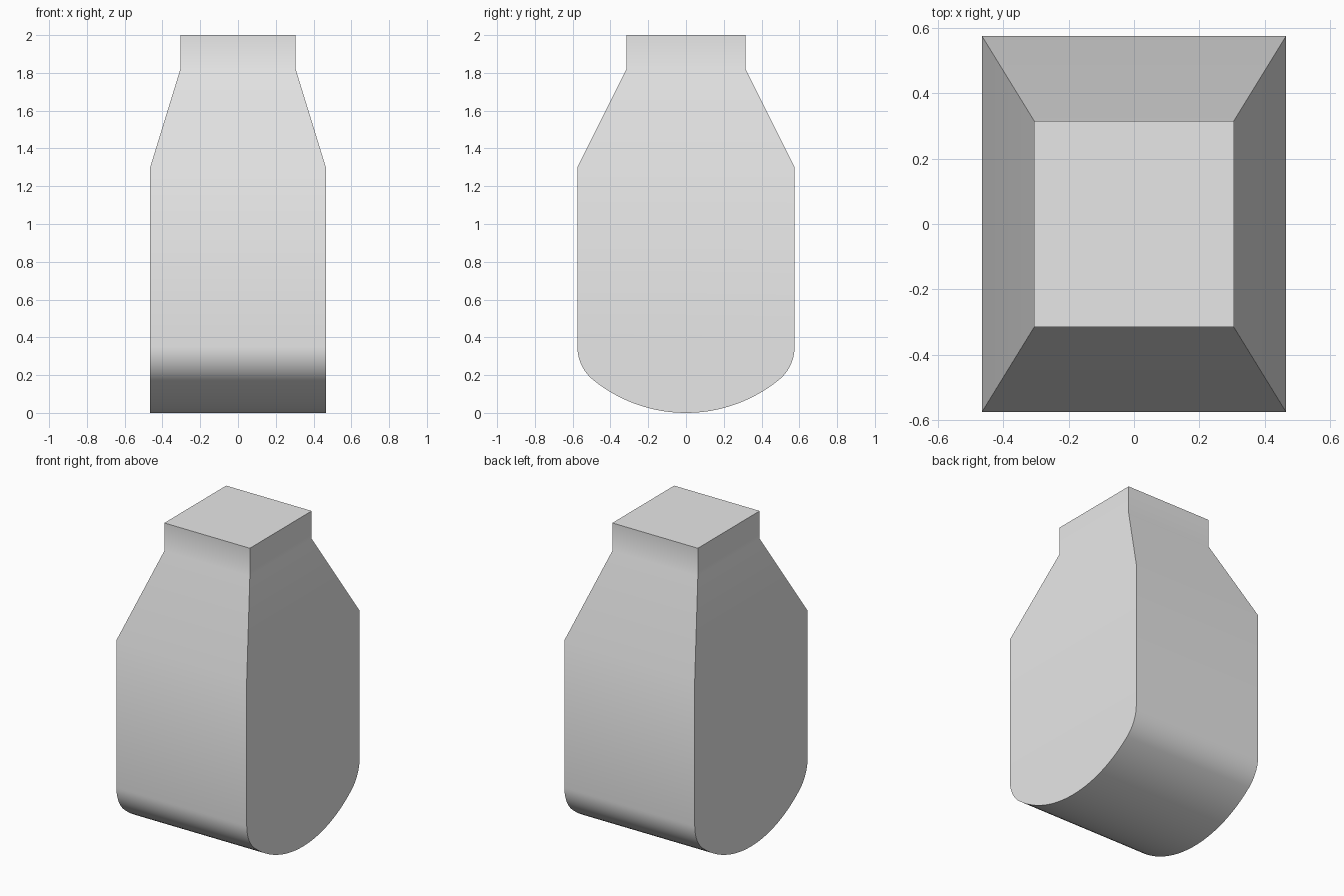
import bpy
import bmesh
from math import radians, sin, cos, atan2

cube = bpy.data.objects.get("Cube")
if cube:
    bpy.data.objects.remove(cube, do_unlink=True)

# Overall shape
HALF_X, HALF_Y = 0.465, 0.575
NECK_X, NECK_Y = 0.305, 0.315
SHOULDER_Z, NECK_Z, TOP_Z = 1.3, 1.82, 2.0
BELLY_R, FILLET_R, FILLET_Z = 0.78, 0.2266, 0.35

grey = bpy.data.materials.new("light_grey")
grey.use_nodes = True
colour = (0.8, 0.8, 0.8, 1.0)
grey.diffuse_color = colour
grey.node_tree.nodes["Principled BSDF"].inputs["Base Color"].default_value = colour


def arc(cy, cz, radius, start, end, steps):
    """Points on an arc, with angles measured from straight down."""
    angles = [start + (end - start) * i / steps for i in range(steps + 1)]
    return [(cy + radius * sin(a), cz - radius * cos(a)) for a in angles]


# Half of the side outline: rounded belly, corner fillet, shoulder, neck
fillet_y = HALF_Y - FILLET_R
tangent = atan2(fillet_y, BELLY_R - FILLET_Z)
half = arc(0, BELLY_R, BELLY_R, 0, tangent, 14)
half += arc(fillet_y, FILLET_Z, FILLET_R, tangent, radians(90), 12)[1:]
lower_count = len(half) + 1
half += [(HALF_Y, SHOULDER_Z), (NECK_Y, NECK_Z), (NECK_Y, TOP_Z)]
outline = half + [(-y, z) for y, z in reversed(half[1:])]

# Loft the outline between the two sides, narrowing above the shoulder
bm = bmesh.new()
sides = []
for sign in (-1, 1):
    sides.append([bm.verts.new((sign * (HALF_X if z < NECK_Z else NECK_X), y, z))
                  for y, z in outline])
n = len(outline)
for i in range(n):
    j = (i + 1) % n
    bm.faces.new((sides[0][i], sides[0][j], sides[1][j], sides[1][i]))

# Side walls: one flat panel, then shoulder and neck panels
for ring in sides:
    back, front = ring[:len(half)], [ring[0]] + ring[:len(half) - 1:-1]
    k = lower_count
    bm.faces.new(back[:k] + front[k - 1:0:-1])
    for i in range(k - 1, len(half) - 1):
        bm.faces.new((back[i], back[i + 1], front[i + 1], front[i]))
bmesh.ops.recalc_face_normals(bm, faces=bm.faces)

mesh = bpy.data.meshes.new("body")
bm.to_mesh(mesh)
bm.free()
mesh.materials.append(grey)
body = bpy.data.objects.new("body", mesh)
bpy.context.collection.objects.link(body)

# Smooth curves and shoulders, crisp corners
bpy.ops.object.select_all(action="DESELECT")
body.select_set(True)
bpy.context.view_layer.objects.active = body
bpy.ops.object.shade_smooth_by_angle(angle=radians(30))
